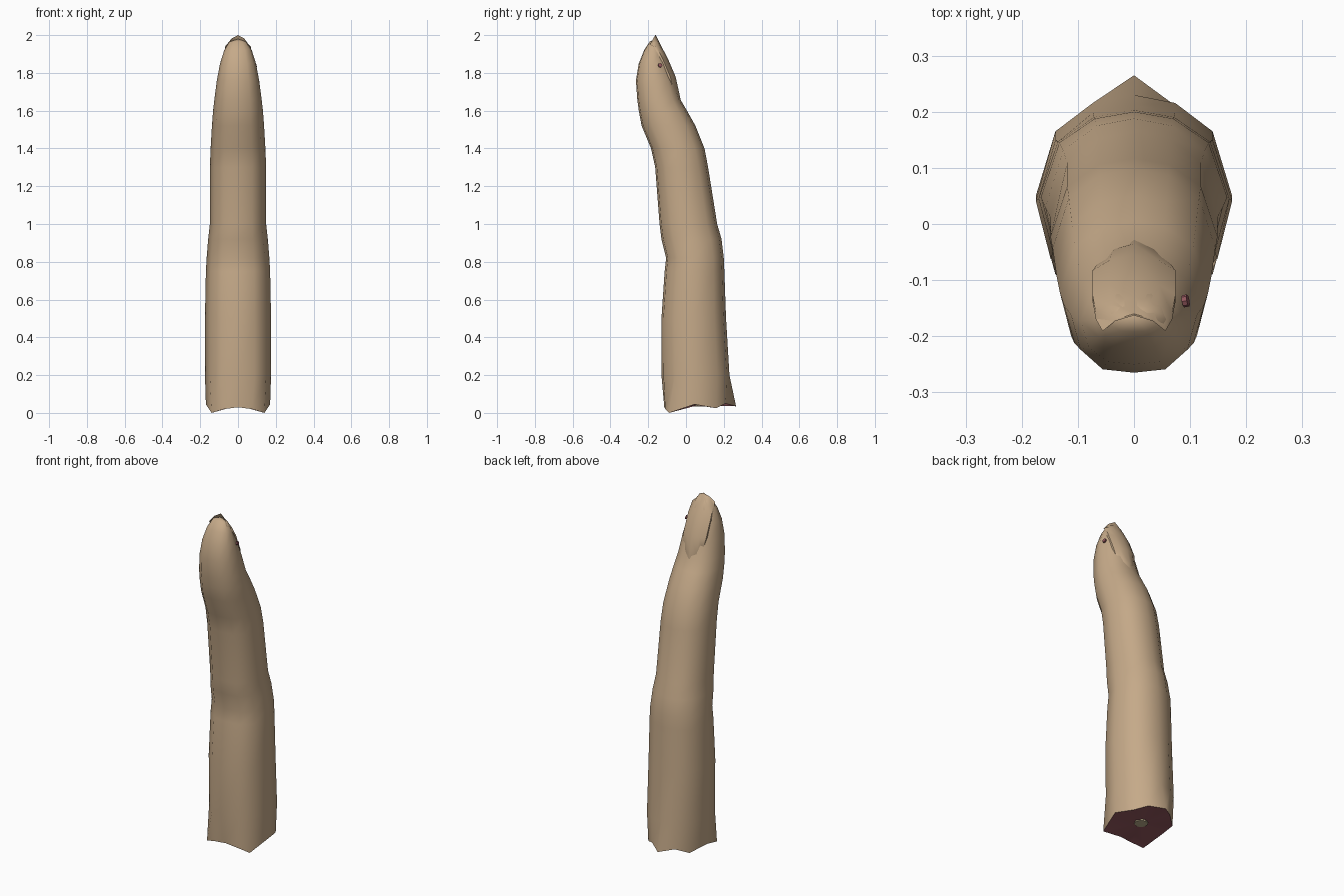
import bpy, bmesh, math
from mathutils import Vector

if "Cube" in bpy.data.objects:
    bpy.data.objects.remove(bpy.data.objects["Cube"])


def material(name, rgb):
    m = bpy.data.materials.new(name)
    m.diffuse_color = (*rgb, 1)
    m.use_nodes = True
    m.node_tree.nodes["Principled BSDF"].inputs["Base Color"].default_value = m.diffuse_color
    return m


skin = material("skin", (0.56, 0.40, 0.25))
flesh = material("dark red flesh", (0.29, 0.095, 0.11))
bone_mat = material("bone", (0.50, 0.42, 0.26))


def make(name, bm, mats, angle=50):
    bmesh.ops.recalc_face_normals(bm, faces=bm.faces)
    me = bpy.data.meshes.new(name)
    bm.to_mesh(me)
    bm.free()
    ob = bpy.data.objects.new(name, me)
    bpy.context.collection.objects.link(ob)
    for m in mats:
        me.materials.append(m)
    bpy.ops.object.select_all(action='DESELECT')
    ob.select_set(True)
    bpy.context.view_layer.objects.active = ob
    bpy.ops.object.shade_smooth_by_angle(angle=math.radians(angle))
    return ob


def mirror_loop(half):
    """Close a half outline (front to back) across x = 0."""
    return half + [(-p[0], *p[1:]) for p in half[-2:0:-1]]


# Cross-section: x as share of half width, depth share from front to back
section = mirror_loop([(0, 0), (.5, .03), (.85, .2), (1, .5), (.8, .82), (.42, .96), (0, 1)])
# Ragged lower edge: x, y, z
base = mirror_loop([(0, -.115, .03), (.075, -.11, .02), (.14, -.09, 0), (.17, .045, .045),
                    (.135, .16, .025), (.075, .21, .05), (0, .265, .035)])
# Rings: z, front y, back y, half width
rings = [(.2, -.13, .23, .175), (.5, -.13, .212, .175), (.75, -.113, .203, .17),
         (.82, -.105, .2, .166), (.92, -.13, .188, .158), (1.0, -.14, .165, .149),
         (1.3, -.163, .117, .149), (1.4, -.185, .098, .145), (1.52, -.235, .05, .138),
         (1.6, -.25, .005, .132), (1.66, -.258, -.03, .125), (1.76, -.265, -.06, .112),
         (1.85, -.25, -.095, .095), (1.92, -.222, -.122, .073), (1.965, -.192, -.145, .045)]

# Finger body with the cut end closed in flesh colour
bm = bmesh.new()
loops = [[bm.verts.new(p) for p in base]]
for z, f, b, w in rings:
    loops.append([bm.verts.new((x * w, f + (b - f) * t, z)) for x, t in section])
n = len(section)
for lo, hi in zip(loops, loops[1:]):
    for i in range(n):
        j = (i + 1) % n
        bm.faces.new((lo[i], lo[j], hi[j], hi[i]))
tip = bm.verts.new((0, -.165, 1.98))
core = bm.verts.new((0, .06, .04))
for i in range(n):
    j = (i + 1) % n
    bm.faces.new((loops[-1][i], loops[-1][j], tip))
    bm.faces.new((loops[0][j], loops[0][i], core)).material_index = 1
make("finger", bm, [skin, flesh])

# Fingernail: curved plate, rows of z, y, half width
bm = bmesh.new()
rows = [(1.655, -.028, .035), (1.69, -.035, .06), (1.78, -.055, .074),
        (1.88, -.098, .074), (1.94, -.13, .068), (2.0, -.16, .056)]
us = [-1, -.6, 0, .6, 1]
grid = [[bm.verts.new((u * w, y - .028 * u * u, z - (.05 * u * u if z > 1.99 else 0)))
         for u in us] for z, y, w in rows]
for a, b in zip(grid, grid[1:]):
    for i in range(len(us) - 1):
        bm.faces.new((a[i], a[i + 1], b[i + 1], b[i]))
# inner shell gives the plate its thickness, tapering to the free edge
under = [[bm.verts.new(v.co + Vector((0, -.012 if r < 5 else -.003, 0))) for v in row]
         for r, row in enumerate(grid)]
for a, b in zip(under, under[1:]):
    for i in range(len(us) - 1):
        bm.faces.new((a[i], b[i], b[i + 1], a[i + 1]))
edge = lambda g: g[0] + [r[-1] for r in g[1:]] + g[-1][-2::-1] + [r[0] for r in g[-2:0:-1]]
top, bot = edge(grid), edge(under)
for i in range(len(top)):
    j = (i + 1) % len(top)
    bm.faces.new((top[i], bot[i], bot[j], top[j]))
make("fingernail", bm, [skin])


def disc(name, loc, radius, depth, direction, mat):
    bm = bmesh.new()
    bmesh.ops.create_cone(bm, cap_ends=True, segments=8, radius1=radius, radius2=radius, depth=depth)
    ob = make(name, bm, [mat], 30)
    ob.location = loc
    ob.rotation_euler = Vector(direction).to_track_quat('Z', 'Y').to_euler()


# Bone end in the cut, and the small red mark beside the nail
disc("bone_end", (0, .06, .037), .038, .008, (0, 0, 1), bone_mat)
disc("red_mark", (.092, -.137, 1.84), .011, .009, (1, .2, .25), flesh)
